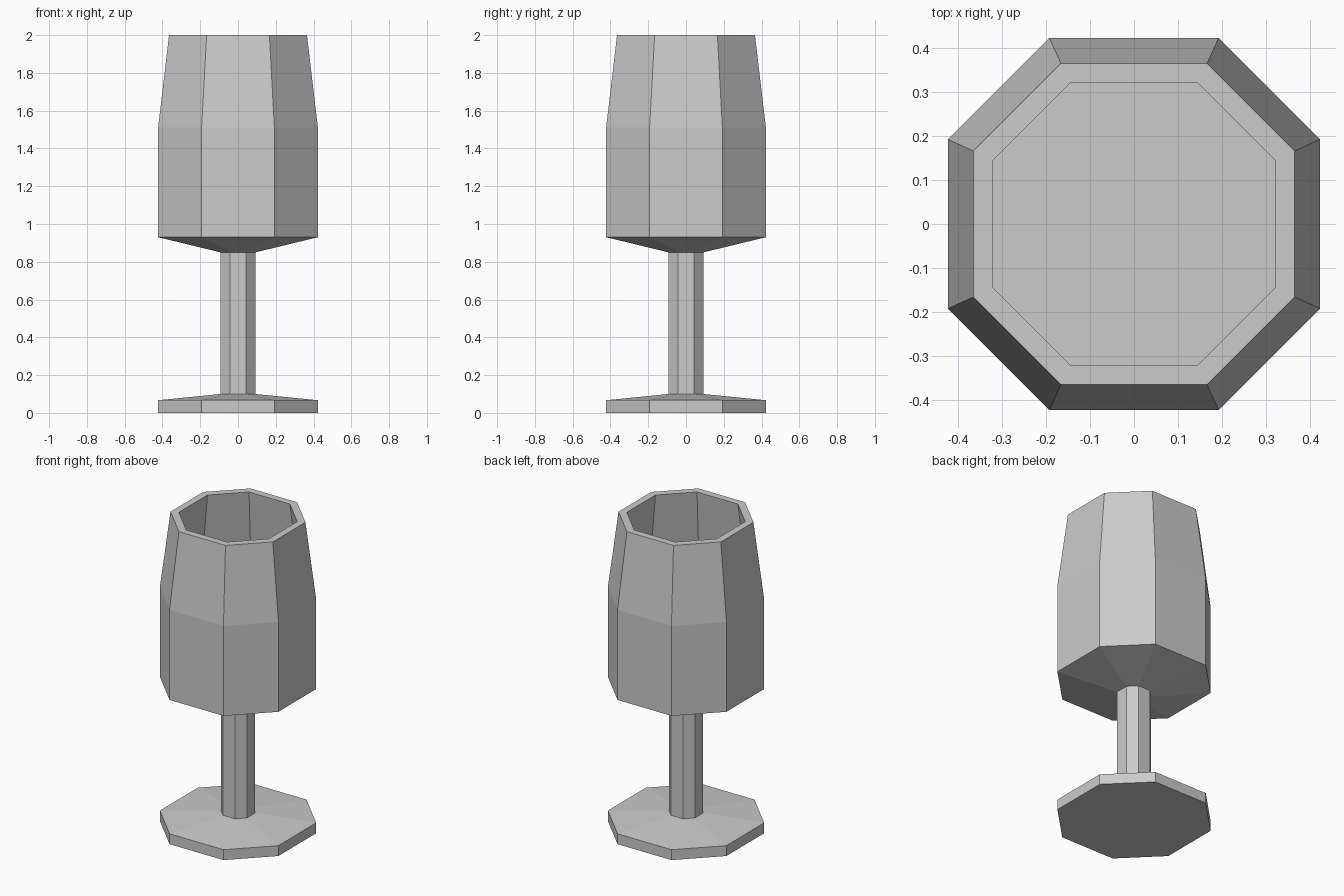
import bpy
import bmesh

if "Cube" in bpy.data.objects:
    bpy.data.objects.remove(bpy.data.objects["Cube"])

CORNER = 0.455  # half-length of an axis-facing side relative to the half-width


def octagon(r, z):
    c = r * CORNER
    return [(x, y, z) for x, y in ((r, -c), (r, c), (c, r), (-c, r),
                                   (-r, c), (-r, -c), (-c, -r), (c, -r))]


def loft(name, profile, cap_start=True, cap_end=True):
    """Stack octagonal rings given as (half-width, height) and skin them."""
    bm = bmesh.new()
    rings = [[bm.verts.new(p) for p in octagon(r, z)] for r, z in profile]
    for a, b in zip(rings, rings[1:]):
        for i in range(8):
            j = (i + 1) % 8
            bm.faces.new((a[i], a[j], b[j], b[i]))
    if cap_start:
        bm.faces.new(rings[0][::-1])
    if cap_end:
        bm.faces.new(rings[-1])
    mesh = bpy.data.meshes.new(name)
    bm.to_mesh(mesh)
    bm.free()
    obj = bpy.data.objects.new(name, mesh)
    bpy.context.collection.objects.link(obj)
    return obj


# One continuous skin split at the stem ends: foot, stem, bowl
loft("foot", [(0.423, 0), (0.423, 0.067), (0.093, 0.1)], cap_end=False)
loft("stem", [(0.093, 0.1), (0.093, 0.85)], cap_start=False, cap_end=False)

# Hollow bowl: outside up to the rim, then down the inside to a flat floor
loft("bowl", [(0.093, 0.85), (0.423, 0.93), (0.423, 1.51), (0.365, 2.0),
              (0.32, 2.0), (0.378, 1.51), (0.378, 0.97)], cap_start=False)
